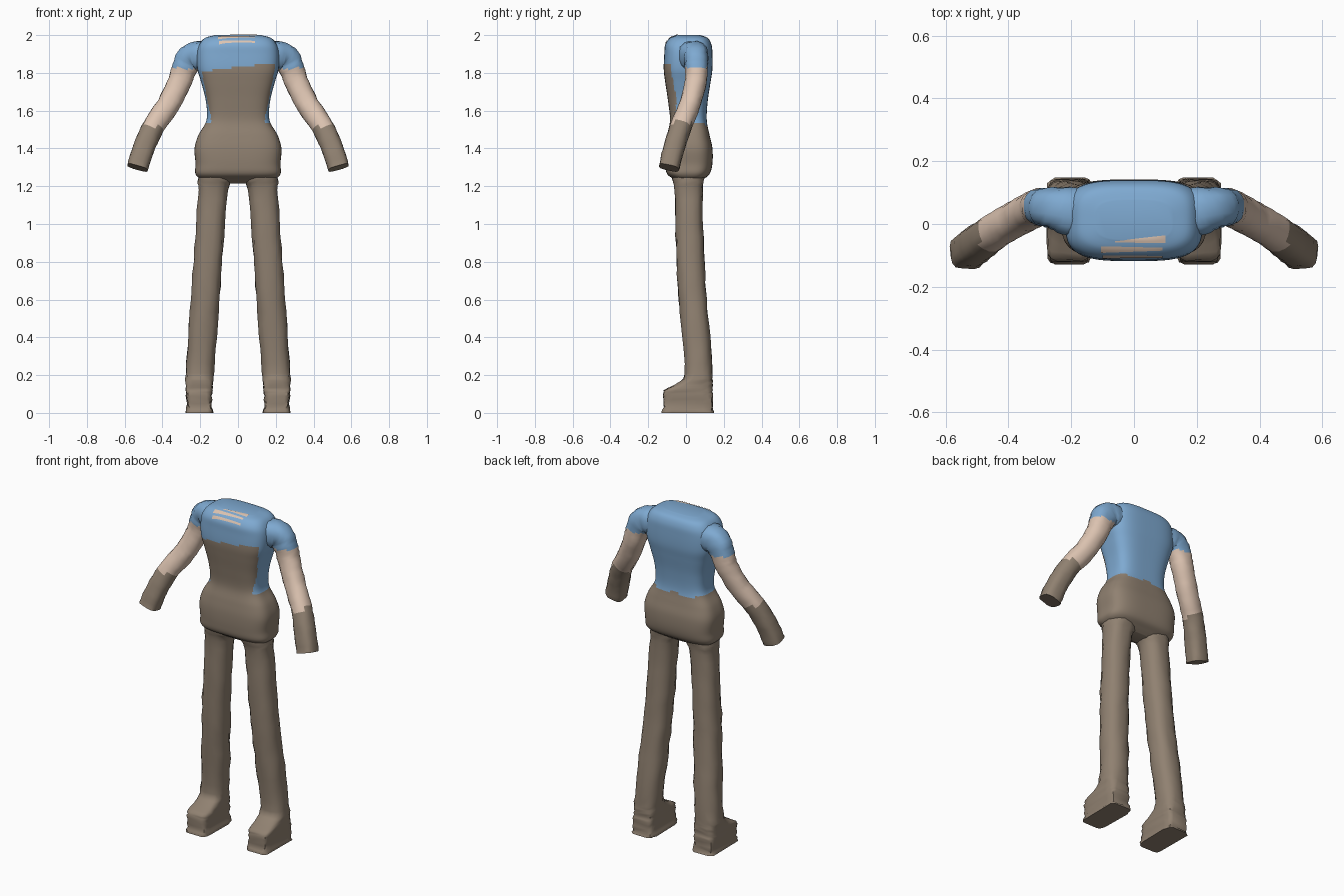
import bpy, bmesh, math, random
from mathutils import Vector

random.seed(4)
cube = bpy.data.objects.get("Cube")
if cube:
    bpy.data.objects.remove(cube)


def material(name, rgb):
    m = bpy.data.materials.new(name)
    m.use_nodes = True
    m.diffuse_color = (*rgb, 1)
    m.node_tree.nodes["Principled BSDF"].inputs["Base Color"].default_value = (*rgb, 1)
    return m


BLUE = material("shirt blue", (0.21, 0.40, 0.64))
BROWN = material("cloth brown", (0.28, 0.22, 0.165))
SKIN = material("skin", (0.72, 0.55, 0.44))


def smooth_rows(rows, steps):
    """Catmull-Rom interpolation of equal-length number rows."""
    out = []
    for i in range(len(rows) - 1):
        quad = (rows[max(i - 1, 0)], rows[i], rows[i + 1], rows[min(i + 2, len(rows) - 1)])
        for s in range(steps):
            t = s / steps
            out.append([b + 0.5 * t * (c - a + t * (2 * a - 5 * b + 4 * c - d + t * (3 * (b - c) + d - a)))
                        for a, b, c, d in zip(*quad)])
    return out + [list(rows[-1])]


def loft(name, rows, sides, steps, mats, rule, tangent=False, jitter=0.0, mirror=False):
    """Rows are x, y, z, half width, half depth, squareness."""
    rows = smooth_rows(rows, steps)
    bm = bmesh.new()
    rings = []
    for i, (x, y, z, rx, ry, power) in enumerate(rows):
        u, v = Vector((1, 0, 0)), Vector((0, 1, 0))
        if tangent:
            d = Vector(rows[min(i + 1, len(rows) - 1)][:3]) - Vector(rows[max(i - 1, 0)][:3])
            v = (v - d * (v.dot(d) / d.length_squared)).normalized()
            u = v.cross(d).normalized()
        ring = []
        for k in range(sides):
            a = math.tau * (k + 0.5) / sides
            c, s = math.cos(a), math.sin(a)
            bump = 1 + random.uniform(-jitter, jitter)
            p = Vector((x, y, z))
            p += u * math.copysign(abs(c) ** (2 / power), c) * rx * bump
            p += v * math.copysign(abs(s) ** (2 / power), s) * ry * bump
            ring.append(bm.verts.new(p))
        rings.append(ring)
    for low, high in zip(rings, rings[1:]):
        for k in range(sides):
            n = (k + 1) % sides
            bm.faces.new((low[k], low[n], high[n], high[k]))
    bm.faces.new(rings[0])
    bm.faces.new(rings[-1])
    bmesh.ops.recalc_face_normals(bm, faces=bm.faces)
    for f in bm.faces:
        f.material_index = rule(f.calc_center_median(), f.normal)
    return finish(name, bm, mats, mirror)


def finish(name, bm, mats, mirror=False):
    me = bpy.data.meshes.new(name)
    bm.to_mesh(me)
    bm.free()
    for m in mats:
        me.materials.append(m)
    ob = bpy.data.objects.new(name, me)
    bpy.context.collection.objects.link(ob)
    bpy.ops.object.select_all(action="DESELECT")
    ob.select_set(True)
    bpy.context.view_layer.objects.active = ob
    bpy.ops.object.shade_smooth_by_angle(angle=math.radians(55))
    if mirror:
        ob.modifiers.new("mirror", "MIRROR")
    return ob


# Torso: height, half width, front, back
torso_profile = [
    (1.215, 0.10, -0.03, 0.06), (1.235, 0.19, -0.06, 0.09), (1.265, 0.225, -0.10, 0.125),
    (1.32, 0.225, -0.11, 0.14), (1.40, 0.23, -0.11, 0.14), (1.47, 0.21, -0.10, 0.125),
    (1.55, 0.167, -0.085, 0.11), (1.65, 0.17, -0.095, 0.115), (1.75, 0.195, -0.11, 0.13),
    (1.82, 0.215, -0.118, 0.14), (1.90, 0.218, -0.115, 0.14), (1.95, 0.205, -0.11, 0.135),
    (1.985, 0.175, -0.085, 0.115), (2.0, 0.12, -0.05, 0.075)]
torso_rows = [(0, (f + b) / 2, z, w, (b - f) / 2, 3.4) for z, w, f, b in torso_profile]


def torso_colour(c, n):
    hem = 1.515 + 0.025 * abs((abs(c.x) * 12) % 2 - 1)
    panel = n.y < -0.2 and c.z < 1.83 + c.x * 0.12 and abs(c.x) < 0.145 + (c.z - 1.57) * 0.2
    return 1 if c.z < hem or panel else 0


torso = loft("torso", torso_rows, 72, 6, [BLUE, BROWN], torso_colour)

# Legs with feet: height, centre x, half width, front, back, squareness
leg_profile = [
    (0.0, 0.205, 0.073, -0.13, 0.145, 7), (0.03, 0.205, 0.067, -0.12, 0.14, 7),
    (0.09, 0.206, 0.069, -0.122, 0.14, 6), (0.12, 0.206, 0.071, -0.115, 0.14, 5),
    (0.16, 0.205, 0.073, -0.04, 0.14, 3.5), (0.21, 0.203, 0.075, -0.005, 0.14, 2.6),
    (0.40, 0.188, 0.077, -0.02, 0.128, 2.4), (0.60, 0.174, 0.077, -0.038, 0.11, 2.4),
    (0.80, 0.160, 0.076, -0.052, 0.098, 2.4), (1.0, 0.146, 0.077, -0.056, 0.09, 2.4),
    (1.18, 0.133, 0.079, -0.06, 0.09, 2.4), (1.23, 0.122, 0.092, -0.07, 0.095, 2.4),
    (1.28, 0.12, 0.095, -0.08, 0.1, 2.4)]
leg_rows = [(x, (f + b) / 2, z, w, (b - f) / 2, p) for z, x, w, f, b, p in leg_profile]
loft("legs", leg_rows, 16, 3, [BROWN], lambda c, n: 0, jitter=0.05, mirror=True)

# Arms: sleeve, bare forearm and long cuff in one tapered tube
arm_rows = [
    (0.13, 0.03, 1.885, 0.075, 0.08, 2.4), (0.20, 0.04, 1.89, 0.078, 0.08, 2.4),
    (0.255, 0.052, 1.875, 0.075, 0.066, 2.4), (0.285, 0.055, 1.82, 0.067, 0.06, 2.4),
    (0.31, 0.05, 1.75, 0.063, 0.058, 2.2), (0.37, 0.02, 1.63, 0.06, 0.056, 2.2),
    (0.445, -0.025, 1.52, 0.059, 0.056, 2.2), (0.50, -0.065, 1.40, 0.058, 0.056, 2.6),
    (0.532, -0.09, 1.298, 0.057, 0.054, 3)]


def arm_colour(c, n):
    if c.z > 1.825 + 0.08 * (c.x - 0.28):
        return 0
    return 1 if c.z > 1.525 + 0.4 * (c.x - 0.45) else 2


loft("arms", arm_rows, 16, 5, [BLUE, SKIN, BROWN], arm_colour, tangent=True, jitter=0.04, mirror=True)

# Neckline: thin strips draped on the top of the torso (left x, right x, edge y values)
strips = [(-0.06, 0.10, -0.054, -0.058, -0.036, -0.060),
          (-0.105, 0.09, -0.070, -0.090, -0.074, -0.083),
          (-0.10, 0.09, -0.098, -0.107, -0.099, -0.105)]
bm = bmesh.new()
for x0, x1, back0, front0, back1, front1 in strips:
    columns = []
    for i in range(17):
        t = i / 16
        column = []
        for s in (0, 0.33, 0.67, 1):
            y = (front0 + (back0 - front0) * s) * (1 - t) + (front1 + (back1 - front1) * s) * t
            start = Vector((x0 + (x1 - x0) * t, y, 3))
            hit, point, normal, face = torso.ray_cast(start, Vector((0, 0, -1)))
            column.append(bm.verts.new(point + normal * 0.003))
        columns.append(column)
    for a, b in zip(columns, columns[1:]):
        for k in range(3):
            bm.faces.new((a[k], b[k], b[k + 1], a[k + 1]))
finish("neckline_strips", bm, [SKIN])
